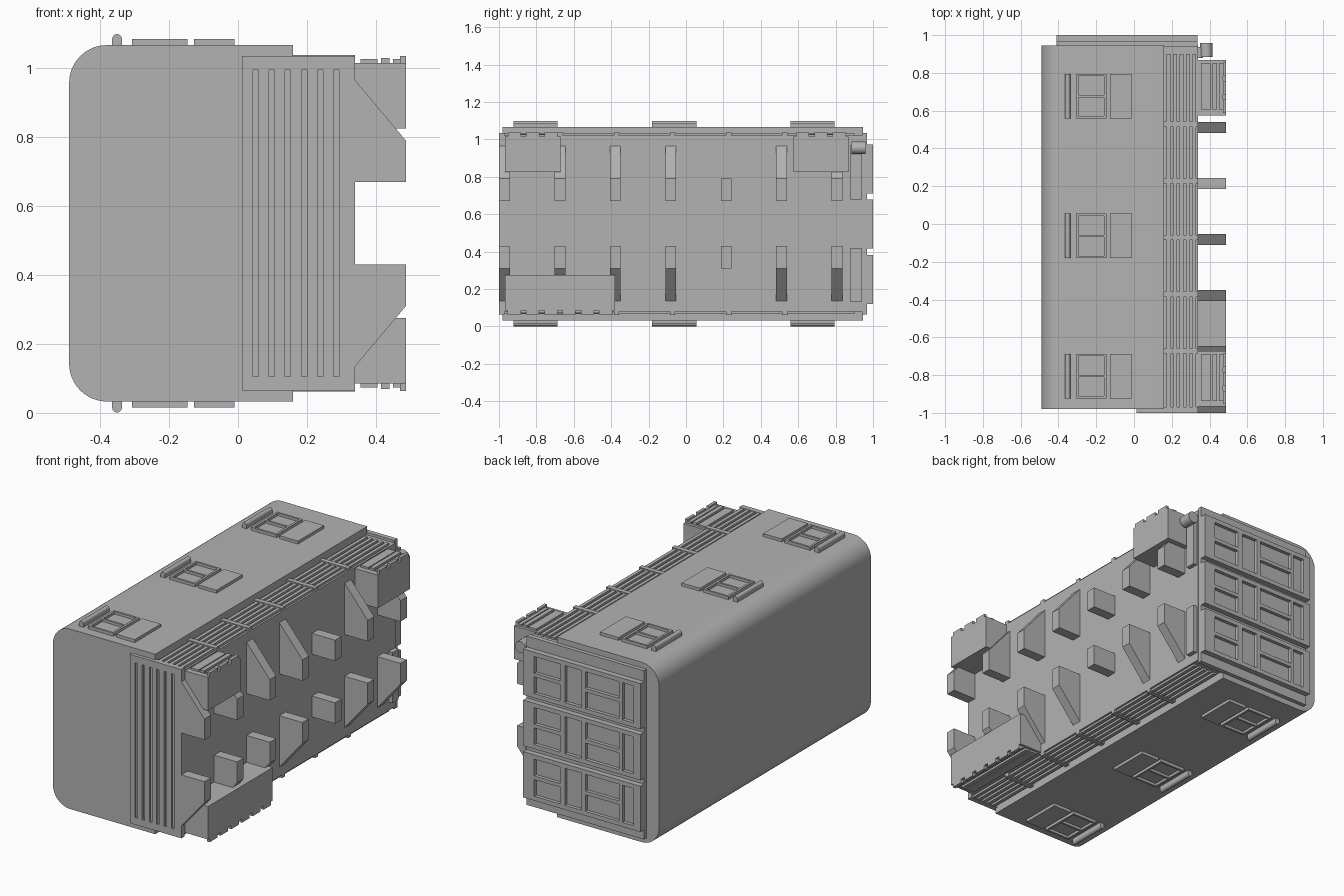
import bpy, bmesh, math
from mathutils import Vector

if "Cube" in bpy.data.objects:
    bpy.data.objects.remove(bpy.data.objects["Cube"], do_unlink=True)

MID = 0.55  # the building is mirrored about this height

grey = bpy.data.materials.new("plain_grey")
grey.use_nodes = True
grey.diffuse_color = (0.45, 0.45, 0.45, 1)
grey.node_tree.nodes["Principled BSDF"].inputs["Base Color"].default_value = (0.45, 0.45, 0.45, 1)


def finish(name, bm):
    bmesh.ops.recalc_face_normals(bm, faces=bm.faces)
    mesh = bpy.data.meshes.new(name)
    bm.to_mesh(mesh)
    bm.free()
    mesh.materials.append(grey)
    obj = bpy.data.objects.new(name, mesh)
    bpy.context.collection.objects.link(obj)
    return obj


def add_box(bm, x, y, z):
    verts = bmesh.ops.create_cube(bm, size=1)["verts"]
    for v in verts:
        v.co = Vector([(r[0] + r[1]) / 2 + c * (r[1] - r[0]) for r, c in zip((x, y, z), v.co)])


def boxes(name, parts):
    bm = bmesh.new()
    for part in parts:
        add_box(bm, *part)
    return finish(name, bm)


def prism(name, outline, y0, y1):
    """Extrude an x-z outline along y."""
    bm = bmesh.new()
    face = bm.faces.new([bm.verts.new((x, y0, z)) for x, z in outline])
    top = bmesh.ops.extrude_face_region(bm, geom=[face])["geom"]
    for v in top:
        if isinstance(v, bmesh.types.BMVert):
            v.co.y = y1
    return finish(name, bm)


def cut(obj, parts):
    cutter = boxes("cutter", parts)
    cutter.hide_render = True
    mod = obj.modifiers.new("recess", 'BOOLEAN')
    mod.operation, mod.object = 'DIFFERENCE', cutter
    activate(obj)
    bpy.ops.object.modifier_apply(modifier=mod.name)
    bpy.data.objects.remove(cutter, do_unlink=True)


def activate(obj):
    bpy.ops.object.select_all(action='DESELECT')
    obj.select_set(True)
    bpy.context.view_layer.objects.active = obj


def flip(z, low):
    """Mirror a height range to the underside."""
    return (2 * MID - z[1], 2 * MID - z[0]) if low else z


# Main shell with two rounded edges
R = 0.11
arc = [math.radians(90 + 90 * i / 12) for i in range(13)]
upper = [(-0.38 + R * math.cos(a), 1.067 - R + R * math.sin(a)) for a in arc]
lower = [(x, 2 * MID - z) for x, z in reversed(upper)]
shell = prism("shell", [(0.16, 1.067)] + upper + lower + [(0.16, 2 * MID - 1.067)], -0.98, 0.945)
activate(shell)
bpy.ops.object.shade_smooth_by_angle(angle=math.radians(30))

# Core block behind the siding
boxes("core", [((0.0, 0.34), (-0.98, 0.945), (0.08, 1.02))])

# Slotted front panel
front = boxes("front_panel", [((0.012, 0.34), (-1.0, -0.97), (0.065, 1.035))])
cut(front, [((x, x + 0.016), (-1.1, -0.988), (0.105, 0.995))
            for x in [0.044 + 0.0465 * i for i in range(6)]])

# Back wall plate with three stacked pierced panels
boxes("back_plate", [((-0.41, 0.335), (0.94, 0.968), (0.065, 1.035))])
columns = [((0.10, 0.265), 2), ((-0.035, 0.07), 1), ((-0.275, -0.06), 2), ((-0.365, -0.295), 1)]
for floor, z in enumerate((0.12, 0.417, 0.71)):
    panel = boxes("back_panel_%d" % (floor + 1), [((-0.41, 0.335), (0.96, 1.0), (z, z + 0.263))])
    holes = []
    for x, rows in columns:
        if rows == 1:
            holes.append((x, (0.98, 1.1), (z + 0.025, z + 0.238)))
        else:
            holes += [(x, (0.98, 1.1), (z + a, z + a + 0.096)) for a in (0.025, 0.142)]
    cut(panel, holes)

for low in (False, True):
    side = "lower" if low else "upper"

    # Long planks and cross ribs along the edge
    planks = [((x, x + 0.02), (-0.98, 0.9), flip((1.0, 1.033), low))
              for x in [0.173 + 0.034 * i for i in range(5)]]
    ribs = [((0.15, 0.34), (y - 0.014, y + 0.014), flip((1.0, 1.038), low))
            for y in [-0.672 + 0.3 * i for i in range(5)]]
    boxes(side + "_planks", planks)
    boxes(side + "_ribs", ribs)

    # Windows: framed panes, a flat shutter and a rounded bar
    for i, y in enumerate((-0.805, -0.063, 0.677)):
        z = flip((1.06, 1.084), low)
        window = boxes("%s_window_%d" % (side, i + 1), [((-0.308, -0.146), (y - 0.118, y + 0.118), z)])
        cut(window, [((-0.295, -0.159), (y + a, y + a + 0.1), flip((1.069, 1.2), low))
                     for a in (-0.106, 0.006)])
        boxes("%s_shutter_%d" % (side, i + 1), [((-0.128, -0.01), (y - 0.118, y + 0.118), z)])
        turn = [math.pi * k / 10 for k in range(11)]
        dome = [(-0.351 + 0.014 * math.cos(a), 1.085 + 0.014 * math.sin(a)) for a in turn]
        outline = dome + [(-0.365, 1.06), (-0.337, 1.06)]
        if low:
            outline = [(x, 2 * MID - h) for x, h in outline]
        prism("%s_window_bar_%d" % (side, i + 1), outline, y - 0.118, y + 0.118)

    # Row of brackets, all but one with a sloping brace
    for i in range(7):
        y = -0.971 + 0.2965 * i
        outline = [(0.33, 0.67), (0.487, 0.67), (0.487, 0.79)]
        outline += [(0.33, 0.79)] if i == 4 else [(0.34, 0.965), (0.33, 0.965)]
        if low:
            outline = [(x, 2 * MID - h) for x, h in outline]
        prism("%s_bracket_%d" % (side, i + 1), outline, y - 0.029, y + 0.029)

    # Corner post by the back wall
    boxes(side + "_corner_post", [((0.33, 0.365), (0.88, 0.937), flip((0.68, 0.97), low))])


# Balcony boxes with a crenellated outer rim
def balcony(name, y0, y1, low):
    parts = [((0.335, 0.487), (y0, y1), flip((0.825, 1.015), low))]
    for x0, x1, top in ((0.355, 0.405, 1.026), (0.415, 0.44, 1.03), (0.45, 0.47, 1.026)):
        parts.append(((x0, x1), (y0 + 0.03, y1 - 0.015), flip((1.0, top), low)))
    count = round((y1 - y0) / 0.1)
    pitch = (y1 - y0) / count
    for i in range(count):
        y = y0 + pitch * (i + 0.5)
        parts.append(((0.47, 0.487), (y - 0.035, y + 0.035), flip((1.0, 1.036), low)))
    boxes(name, parts)


balcony("upper_front_balcony", -0.967, -0.672, False)
balcony("upper_back_balcony", 0.575, 0.868, False)
balcony("lower_front_balcony", -0.967, -0.38, True)

# Short drum on the back corner
bm = bmesh.new()
bmesh.ops.create_cone(bm, cap_ends=True, segments=20, radius1=0.033, radius2=0.033, depth=0.075)
for v in bm.verts:
    v.co = Vector((0.383 + v.co.x, 0.922 + v.co.z, 0.955 + v.co.y))
drum = finish("drum", bm)
activate(drum)
bpy.ops.object.shade_smooth_by_angle(angle=math.radians(30))
